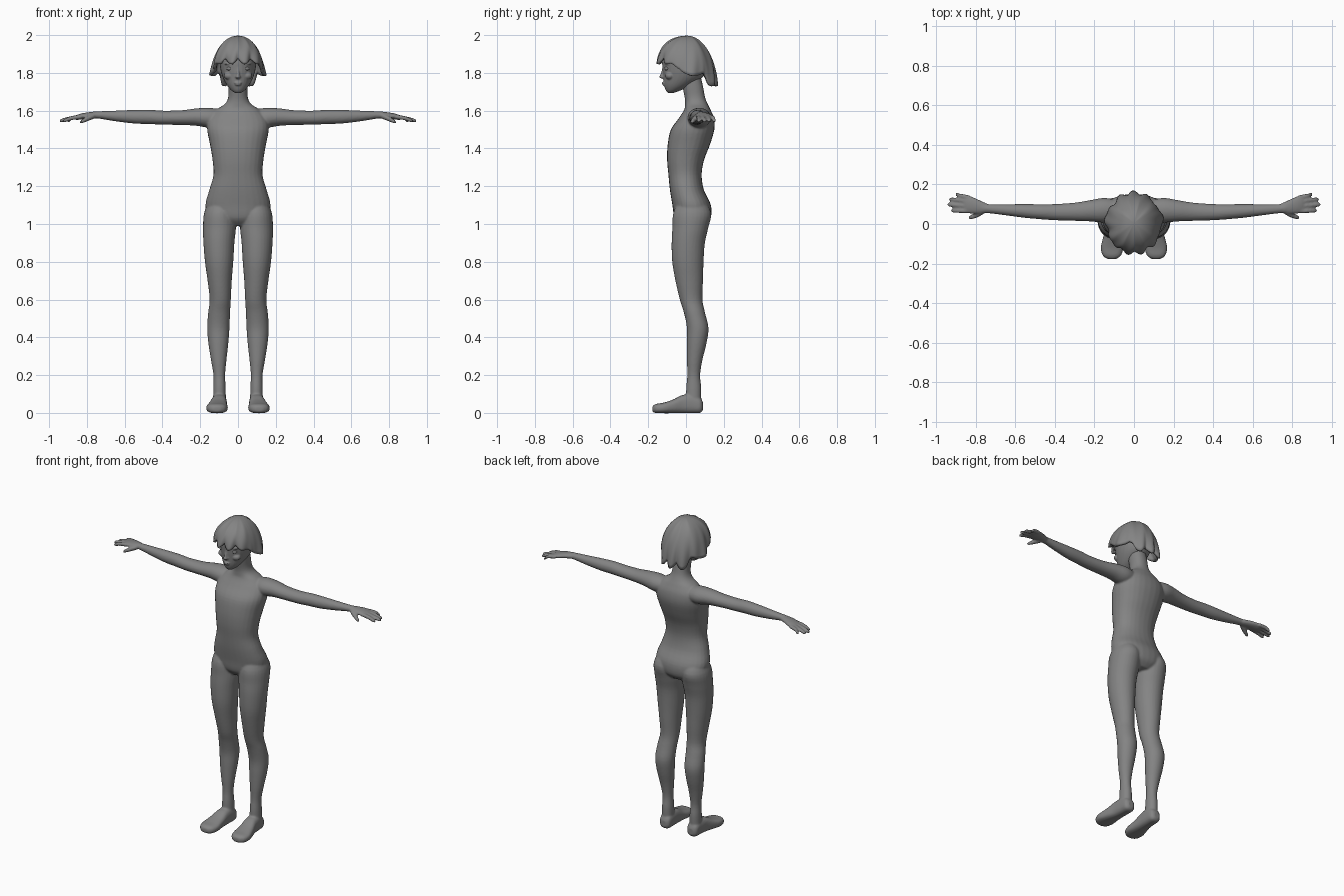
import bpy, bmesh
from math import sin, cos, pi, exp, copysign
from mathutils import Vector

default_cube = bpy.data.objects.get("Cube")
if default_cube:
    bpy.data.objects.remove(default_cube, do_unlink=True)

# One plain grey for the whole figure
grey = bpy.data.materials.new("plain grey")
colour = (0.23, 0.23, 0.23, 1)
grey.diffuse_color = colour
grey.use_nodes = True
grey.node_tree.nodes["Principled BSDF"].inputs["Base Color"].default_value = colour

AXES = {
    "x": (Vector((0, 1, 0)), Vector((0, 0, 1))),
    "y": (Vector((1, 0, 0)), Vector((0, 0, 1))),
    "z": (Vector((1, 0, 0)), Vector((0, 1, 0))),
}


def smooth_rings(rings, steps=4):
    """Interpolate ring centres and radii along a smooth curve."""
    out = []
    last = len(rings) - 1
    for i in range(last):
        p0, p1, p2, p3 = (rings[min(max(k, 0), last)] for k in range(i - 1, i + 3))
        for s in range(steps):
            t = s / steps
            out.append([
                b + 0.5 * t * (c - a + t * (2 * a - 5 * b + 4 * c - d + t * (3 * (b - c) + d - a)))
                for a, b, c, d in zip(p0, p1, p2, p3)])
    return out + [list(rings[-1])]


def loft(bm, axis, rings, side=1, boxy=1.0, sides=28):
    """Skin a tube through rings of (x, y, z, radius, radius); side=-1 mirrors it."""
    u, v = AXES[axis]
    loops = []
    for x, y, z, ru, rv in smooth_rings(rings):
        loop = []
        for k in range(sides):
            a = 2 * pi * k / sides
            ca, sa = (copysign(abs(f) ** boxy, f) for f in (cos(a), sin(a)))
            p = Vector((x, y, z)) + u * max(ru, .002) * ca + v * max(rv, .002) * sa
            p.x *= side
            loop.append(bm.verts.new(p))
        loops.append(loop)
    faces = [bm.faces.new(loops[0]), bm.faces.new(loops[-1])]
    for low, high in zip(loops, loops[1:]):
        for k in range(sides):
            n = (k + 1) % sides
            faces.append(bm.faces.new((low[k], low[n], high[n], high[k])))
    bmesh.ops.recalc_face_normals(bm, faces=faces)


def ball(bm, centre, radii, side=1):
    """Add a squashed sphere."""
    made = bmesh.ops.create_uvsphere(bm, u_segments=20, v_segments=12, radius=1)
    for vert in made["verts"]:
        vert.co = Vector(c + r * p for c, r, p in zip(centre, radii, vert.co))
        vert.co.x *= side
    if side < 0:
        faces = {f for vert in made["verts"] for f in vert.link_faces}
        bmesh.ops.reverse_faces(bm, faces=list(faces))


def finish(bm, name, voxel=0, relax=3):
    """Turn a bmesh into a smooth object, fusing overlapping parts if asked."""
    mesh = bpy.data.meshes.new(name)
    for face in bm.faces:
        face.smooth = True
    bm.to_mesh(mesh)
    bm.free()
    mesh.materials.append(grey)
    obj = bpy.data.objects.new(name, mesh)
    bpy.context.collection.objects.link(obj)
    if voxel:
        fuse = obj.modifiers.new("Fuse", "REMESH")
        fuse.mode = "VOXEL"
        fuse.voxel_size = voxel
        fuse.use_smooth_shade = True
        soften = obj.modifiers.new("Soften", "SMOOTH")
        soften.factor = 0.5
        soften.iterations = relax
    return obj


# Torso and neck
body = bmesh.new()
loft(body, "z", [
    (0, .035, .99, .07, .06), (0, .035, 1.03, .15, .095), (0, .03, 1.1, .172, .102),
    (0, .005, 1.18, .152, .09), (0, -.005, 1.26, .13, .088), (0, -.002, 1.34, .135, .098),
    (0, .015, 1.42, .148, .112), (0, .035, 1.5, .163, .115), (0, .055, 1.56, .155, .093),
    (0, .06, 1.605, .115, .07), (0, .055, 1.635, .07, .06), (0, .047, 1.67, .052, .054),
    (0, .035, 1.73, .05, .055), (0, .02, 1.79, .05, .055)], boxy=.9)

for side in (1, -1):
    # Leg
    loft(body, "z", [
        (.085, .03, 1.14, .06, .06), (.096, .033, 1.06, .083, .1), (.098, .023, .98, .087, .095),
        (.101, .012, .9, .082, .088), (.1, .01, .8, .075, .083), (.097, .017, .7, .064, .073),
        (.094, .027, .6, .056, .06), (.1, .045, .53, .058, .056), (.104, .062, .45, .059, .057),
        (.104, .057, .37, .053, .052), (.102, .046, .28, .041, .041), (.099, .041, .2, .031, .034),
        (.098, .041, .13, .033, .04), (.098, .04, .05, .034, .04)], side)
    # Foot
    loft(body, "y", [
        (.097, .09, .035, .018, .02), (.097, .075, .04, .035, .04), (.098, .03, .048, .039, .05),
        (.101, -.02, .046, .042, .048), (.107, -.07, .034, .05, .036), (.111, -.12, .026, .057, .028),
        (.112, -.16, .023, .046, .024), (.112, -.178, .021, .02, .014)], side, boxy=.75)
    # Arm
    loft(body, "x", [
        (.08, .07, 1.56, .05, .045), (.15, .07, 1.562, .062, .053), (.22, .067, 1.566, .054, .046),
        (.3, .062, 1.563, .046, .039), (.4, .06, 1.563, .041, .037), (.47, .062, 1.567, .038, .038),
        (.55, .066, 1.568, .035, .036), (.65, .072, 1.572, .028, .028), (.73, .077, 1.577, .023, .02),
        (.77, .08, 1.577, .025, .018)], side)
    # Palm
    loft(body, "x", [
        (.74, .079, 1.577, .022, .017), (.78, .086, 1.576, .034, .017), (.82, .095, 1.571, .043, .016),
        (.85, .1, 1.565, .044, .014), (.865, .1, 1.562, .035, .009)], side)
    # Fingers, then thumb
    for base_y, tip_x, tip_y in ((.065, .927, .068), (.089, .945, .098), (.113, .936, .125), (.136, .905, .149)):
        loft(body, "x", [
            (.835, base_y, 1.567, .011, .011), (.88, (base_y + tip_y) / 2, 1.561, .0115, .0115),
            (tip_x - .01, tip_y, 1.548, .01, .01), (tip_x, tip_y, 1.544, .005, .005)], side, sides=12)
    loft(body, "x", [
        (.76, .065, 1.572, .014, .014), (.79, .05, 1.56, .016, .014),
        (.825, .035, 1.544, .012, .011), (.838, .031, 1.537, .005, .005)], side, sides=12)
finish(body, "body", .006)

# Head
head = bmesh.new()
loft(head, "z", [
    (0, -.08, 1.694, .016, .016), (0, -.067, 1.708, .036, .04), (0, -.043, 1.735, .059, .073),
    (0, -.017, 1.775, .08, .103), (0, -.006, 1.82, .093, .118), (0, -.005, 1.87, .097, .12),
    (0, 0, 1.92, .085, .1), (0, 0, 1.955, .055, .065), (0, 0, 1.972, .02, .02)])
# Nose, lips and chin
loft(head, "z", [
    (0, -.118, 1.768, .006, .006), (0, -.122, 1.777, .014, .02), (0, -.122, 1.79, .01, .014),
    (0, -.12, 1.815, .007, .008), (0, -.118, 1.84, .006, .006)], sides=12)
ball(head, (0, -.115, 1.747), (.021, .013, .005))
ball(head, (0, -.113, 1.738), (.018, .013, .006))
ball(head, (0, -.09, 1.712), (.022, .018, .014))
for side in (1, -1):
    ball(head, (.043, -.088, 1.848), (.03, .026, .007), side)
    ball(head, (.045, -.085, 1.785), (.03, .025, .022), side)
finish(head, "head", .004, 2)

# Eyes
eyes = bmesh.new()
for side in (1, -1):
    ball(eyes, (.042, -.1, 1.823), (.019, .014, .011), side)
finish(eyes, "eyes")

# Hair: a wavy cap, short over the face, longer over the ears and nape
hair = bmesh.new()
COLS, ROWS = 120, 18


def step(a, start, end):
    t = min(max((a - start) / (end - start), 0), 1)
    return t * t * (3 - 2 * t)


def hair_point(k, row):
    a = 2 * pi * k / COLS
    turn = min(a, 2 * pi - a)
    lock = abs(sin(4.5 * a + .8 * sin(2 * a)))
    hem = 1.85 - .062 * step(turn, .95, 1.4) - .055 * step(turn, 2.1, 2.5) + .028 * (1 - lock)
    t = row / ROWS
    wave = 1 + t * t * (.1 * lock - .07 + .025 * sin(13 * a + 4 * t))
    flick = 1 + .07 * exp(-((turn - 1.6) / .4) ** 2) * t ** 6
    r = sin(t * pi / 2) * wave
    z = 2 - (2 - hem) * (1 - cos(t * pi / 2))
    return Vector((.138 * r * flick * sin(a), .005 - .157 * r * cos(a), z - .003))


crown = hair.verts.new((0, .005, 1.997))
grid = [[hair.verts.new(hair_point(k, row)) for k in range(COLS)] for row in range(1, ROWS + 1)]
for k in range(COLS):
    n = (k + 1) % COLS
    hair.faces.new((crown, grid[0][k], grid[0][n]))
    for upper, lower in zip(grid, grid[1:]):
        hair.faces.new((upper[k], lower[k], lower[n], upper[n]))
bmesh.ops.recalc_face_normals(hair, faces=hair.faces[:])
cap = finish(hair, "hair")
thick = cap.modifiers.new("Thickness", "SOLIDIFY")
thick.thickness = .016
thick.offset = -1
